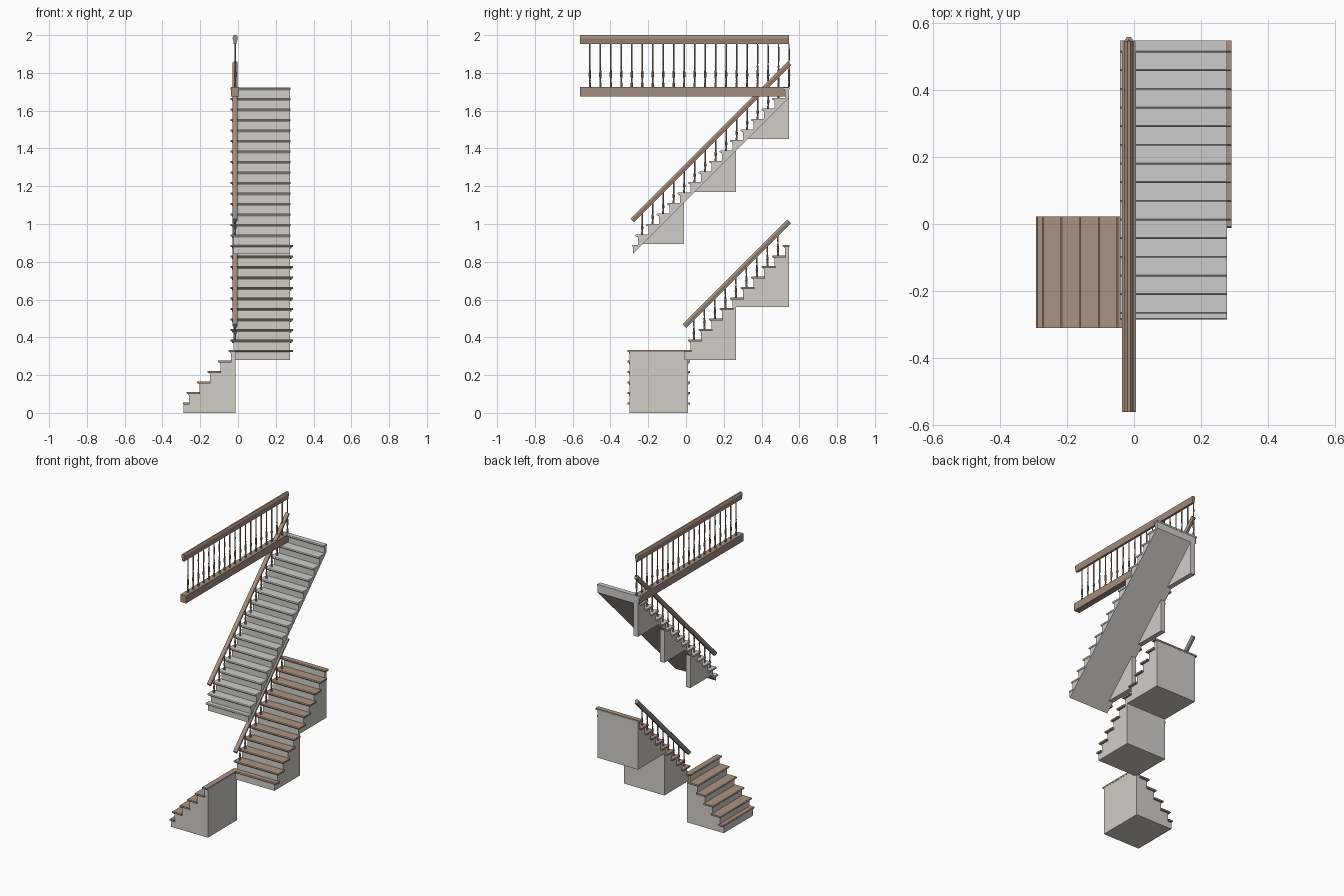
import bpy, bmesh, math
from mathutils import Vector, Matrix

if "Cube" in bpy.data.objects:
    bpy.data.objects.remove(bpy.data.objects["Cube"])

RISE = GOING = 0.0556
TREAD = 0.011


def material(name, c):
    m = bpy.data.materials.new(name)
    m.diffuse_color = (*c, 1)
    m.use_nodes = True
    m.node_tree.nodes["Principled BSDF"].inputs["Base Color"].default_value = m.diffuse_color
    return m


WOOD = material("tread_wood", (0.40, 0.29, 0.22))
DARK = material("rail_wood", (0.37, 0.27, 0.21))
PLASTER = material("plaster", (0.64, 0.62, 0.56))


def finish(name, bm, mat=None, smooth=False):
    bmesh.ops.recalc_face_normals(bm, faces=bm.faces)
    me = bpy.data.meshes.new(name)
    bm.to_mesh(me)
    bm.free()
    ob = bpy.data.objects.new(name, me)
    bpy.context.collection.objects.link(ob)
    if mat:
        me.materials.append(mat)
    if smooth:
        bpy.ops.object.select_all(action='DESELECT')
        ob.select_set(True)
        bpy.context.view_layer.objects.active = ob
        bpy.ops.object.shade_smooth_by_angle(angle=math.radians(40))
    return ob


def prism(bm, pts, a, b, axis):
    """Extrude a (run, z) profile from a to b across the run axis."""
    def place(u, z, c):
        return (u, c, z) if axis == 'x' else (c, u, z)
    lo = [bm.verts.new(place(u, z, a)) for u, z in pts]
    hi = [bm.verts.new(place(u, z, b)) for u, z in pts]
    n = len(pts)
    bm.faces.new(lo)
    bm.faces.new(hi[::-1])
    for i in range(n):
        j = (i + 1) % n
        bm.faces.new((lo[i], hi[i], hi[j], lo[j]))


def nosings(first, second, count):
    return [first] + [second + GOING * i for i in range(count - 1)]


def steps(nos, z0, end):
    """Stepped outline along the undersides of the treads."""
    pts = []
    for i, u in enumerate(nos):
        r = u + (0.004 if i == 0 else 0.014)
        top = z0 + i * RISE - TREAD
        if i:
            pts.append((r, top - RISE))
        pts.append((r, top))
    return pts + [(end, z0 + (len(nos) - 1) * RISE - TREAD)]


def treads(name, nos, z0, end, a, b, axis, mat):
    bm = bmesh.new()
    for i, u in enumerate(nos):
        z = z0 + i * RISE
        e = min(nos[i + 1] + 0.0175, end) if i + 1 < len(nos) else end
        t = TREAD
        prism(bm, [(e, z), (u + 0.004, z), (u + 0.001, z - t * .25), (u, z - t * .5),
                   (u + 0.001, z - t * .75), (u + 0.004, z - t), (e, z - t)], a, b, axis)
        # small cove moulding under the nosing
        if i:
            prism(bm, [(u + 0.008, z - t), (u + 0.015, z - t), (u + 0.015, z - t - 0.007),
                       (u + 0.012, z - t - 0.006)], a + 0.008, b - 0.008, axis)
    finish(name, bm, mat)


def solid(name, pts, a, b, axis):
    bm = bmesh.new()
    prism(bm, pts, a, b, axis)
    return finish(name, bm, PLASTER)


RAIL_X = -0.015
# half-section of the handrail: (half width, height), unit height
SECTION = [(0.0075, -.5), (0.0085, -.2), (0.0125, 0), (0.0135, .2), (0.011, .38), (0.005, .5)]


def rail(name, p, q, height):
    p, q = Vector(p), Vector(q)
    d = (q - p).normalized()
    up = Vector((1, 0, 0)).cross(d)
    sec = SECTION + [(-w, h) for w, h in SECTION[::-1]]
    bm = bmesh.new()
    rings = [[bm.verts.new(c + Vector((w, 0, 0)) + up * h * height) for w, h in sec] for c in (p, q)]
    for r in rings:
        bm.faces.new(r)
    for i in range(len(sec)):
        j = (i + 1) % len(sec)
        bm.faces.new((rings[0][i], rings[0][j], rings[1][j], rings[1][i]))
    finish(name, bm, DARK, True)


# turned baluster: (fraction of height, radius)
TURN = [(0, .0055), (.1, .0055), (.12, .0035), (.15, .005), (.18, .0042), (.27, .0066), (.34, .0058),
        (.44, .0034), (.47, .005), (.5, .0034), (.75, .0042), (1, .0034)]


def balusters(name, feet, height):
    bm = bmesh.new()
    for y, z in feet:
        prev = None
        for f, r in TURN:
            ring = [bm.verts.new((RAIL_X + r * math.cos(k * math.pi / 4), y + r * math.sin(k * math.pi / 4),
                                  z + f * height)) for k in range(8)]
            if prev:
                for k in range(8):
                    bm.faces.new((prev[k], prev[k - 1], ring[k - 1], ring[k]))
            else:
                bm.faces.new(ring)
            prev = ring
        bm.faces.new(prev)
    finish(name, bm, DARK, True)


# lower flight, climbing toward +x
n1 = nosings(-0.292, -0.274, 6)
solid("lower_flight_body", steps(n1, RISE, -0.013) + [(-0.013, 0), (n1[0] + .004, 0)], -0.30, 0.01, 'x')
treads("lower_treads", n1, RISE, -0.012, -0.31, 0.022, 'x', WOOD)

# middle flight, climbing toward +y, on two stacked blocks
n2 = nosings(-0.012, 0.0105, 11)
Z2 = RISE * 6
solid("middle_flight_body", steps(n2, Z2, 0.545) + [(0.545, 0.56), (0.265, 0.56), (0.265, 0.28),
      (n2[0] + .004, 0.28)], -0.025, 0.276, 'y')
treads("middle_treads", n2, Z2, 0.547, -0.041, 0.29, 'y', WOOD)

# upper flight: sloped slab with stepped side panel
n3 = nosings(-0.285, -0.267, 16)
Z3 = RISE * 16
solid("upper_flight_body", steps(n3, Z3, 0.545) + [(0.545, 1.668), (n3[0] + .004, 0.842)],
      -0.024, 0.274, 'y')
bm = bmesh.new()
for lo, hi, zb in ((-0.265, -0.01, 0.895), (-0.01, 0.265, 1.17), (0.265, 0.545, 1.45)):
    start = max(lo, zb - 1.135)
    prism(bm, [(start, zb), (hi, zb), (hi, hi + 1.135), (start, start + 1.135)], -0.025, 0.008, 'y')
finish("upper_side_panels", bm, PLASTER)
treads("upper_treads", n3, Z3, 0.547, -0.041, 0.277, 'y', None)

# sloping rails and their balusters
rail("middle_handrail", (RAIL_X, -0.008, 0.460), (RAIL_X, 0.546, 1.014), 0.027)
rail("upper_handrail", (RAIL_X, -0.285, 1.018), (RAIL_X, 0.548, 1.851), 0.027)
balusters("middle_balusters", [(0.042 + GOING * k, Z2 + RISE * (k + 1)) for k in range(9)], 0.12)
balusters("upper_balusters", [(-0.232 + GOING * k, Z3 + RISE * (k + 1)) for k in range(14)], 0.122)

# top landing balustrade
bm = bmesh.new()
bmesh.ops.create_cube(bm, size=1, matrix=Matrix.Translation((RAIL_X, -0.0075, 1.70)) @
                      Matrix.Diagonal((0.042, 1.105, 0.05, 1)))
finish("landing_beam", bm, DARK)
rail("landing_handrail", (RAIL_X, -0.56, 1.976), (RAIL_X, 0.545, 1.976), 0.048)
balusters("landing_balusters", [(-0.509 + 0.0555 * k, 1.724) for k in range(20)], 0.232)
